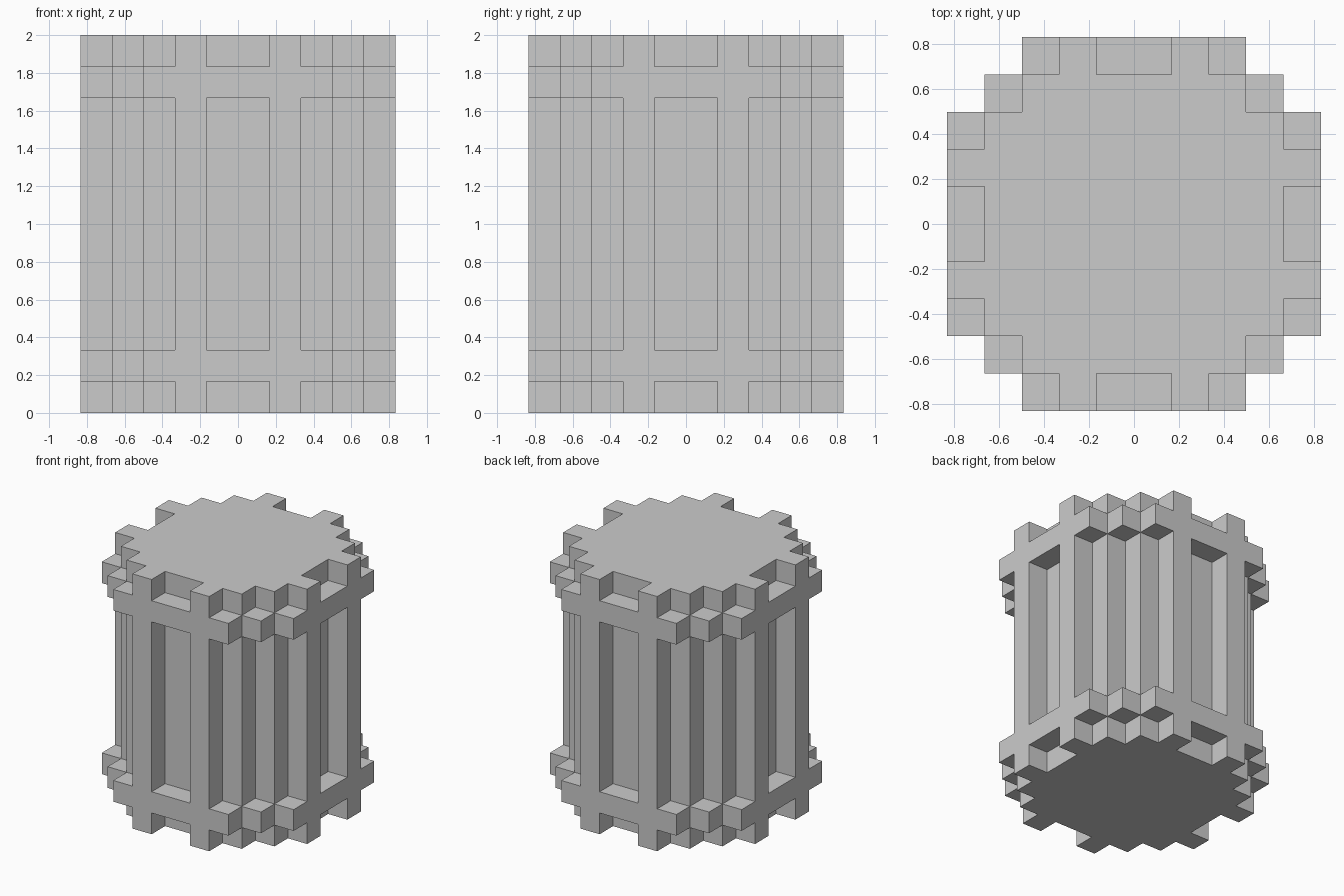
import bpy, bmesh

if "Cube" in bpy.data.objects:
    bpy.data.objects.remove(bpy.data.objects["Cube"])

U = 1 / 6  # block size: the barrel is 10 x 10 x 12 blocks


def prism(name, quarter, z0, z1):
    """Extrude a four-fold symmetric outline, given as one quarter in blocks."""
    outline, pts = [], quarter
    for _ in range(4):
        outline += pts
        pts = [(-y, x) for x, y in pts]
    bm = bmesh.new()
    face = bm.faces.new([bm.verts.new((x * U, y * U, z0 * U)) for x, y in outline])
    top = bmesh.ops.extrude_face_region(bm, geom=[face], use_keep_orig=True)["geom"]
    verts = [v for v in top if isinstance(v, bmesh.types.BMVert)]
    bmesh.ops.translate(bm, verts=verts, vec=(0, 0, (z1 - z0) * U))
    bmesh.ops.recalc_face_normals(bm, faces=bm.faces)
    mesh = bpy.data.meshes.new(name)
    bm.to_mesh(mesh)
    bm.free()
    obj = bpy.data.objects.new(name, mesh)
    bpy.context.collection.objects.link(obj)
    return obj


# Ribbed stave body with flat lid and base
stave_quarter = [(4, 1), (5, 1), (5, 2), (4, 2), (4, 3), (3, 3),
                 (3, 4), (2, 4), (2, 5), (1, 5), (1, 4)]
barrel = prism("barrel", stave_quarter, 0, 12)

# Two stepped hoops, merged flush with the outer staves
hoop_quarter = [(5, 3), (4, 3), (4, 4), (3, 4), (3, 5)]
hoops = [prism("lower_hoop", hoop_quarter, 1, 2),
         prism("upper_hoop", hoop_quarter, 10, 11)]

bpy.context.view_layer.objects.active = barrel
for hoop in hoops:
    mod = barrel.modifiers.new(hoop.name, 'BOOLEAN')
    mod.operation = 'UNION'
    mod.solver = 'EXACT'
    mod.object = hoop
    bpy.ops.object.modifier_apply(modifier=mod.name)
    bpy.data.objects.remove(hoop)
